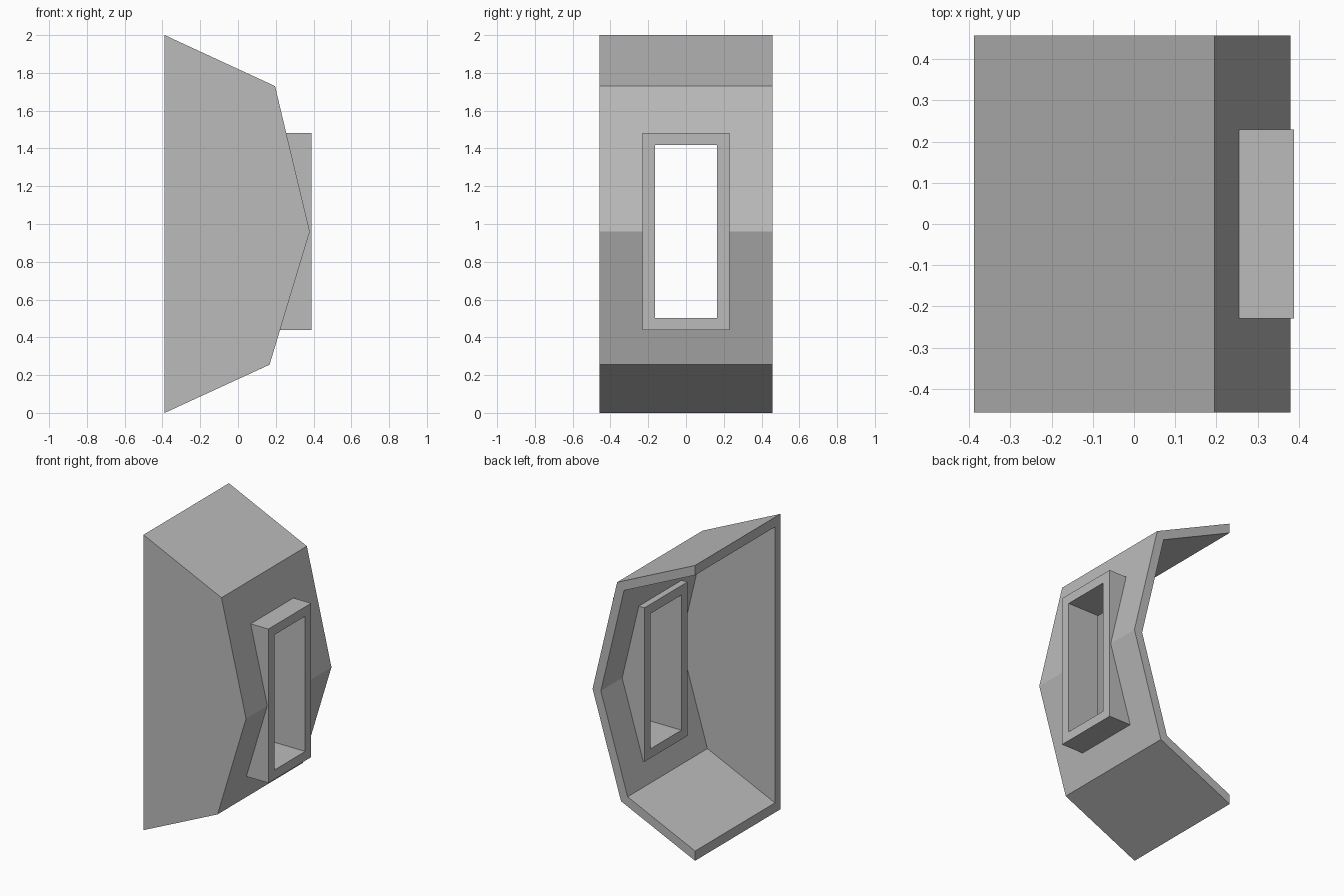
import bpy, bmesh
from mathutils import Vector

cube = bpy.data.objects.get("Cube")
if cube:
    bpy.data.objects.remove(cube, do_unlink=True)

WALL = 0.06
DEPTH = 0.457

grey = bpy.data.materials.new("plain_grey")
grey.use_nodes = True
colour = (0.5, 0.5, 0.5, 1)
grey.diffuse_color = colour
grey.node_tree.nodes["Principled BSDF"].inputs["Base Color"].default_value = colour


def prism(name, points, start, end, axis="y"):
    """Extrude a closed outline along y (outline in x, z) or x (outline in y, z)."""
    bm = bmesh.new()
    place = (lambda p, d: (p[0], d, p[1])) if axis == "y" else (lambda p, d: (d, p[0], p[1]))
    face = bm.faces.new([bm.verts.new(place(p, start)) for p in points])
    new = bmesh.ops.extrude_face_region(bm, geom=[face])["geom"]
    shift = Vector((0, end - start, 0) if axis == "y" else (end - start, 0, 0))
    bmesh.ops.translate(bm, vec=shift, verts=[g for g in new if isinstance(g, bmesh.types.BMVert)])
    bmesh.ops.recalc_face_normals(bm, faces=bm.faces)
    mesh = bpy.data.meshes.new(name)
    bm.to_mesh(mesh)
    bm.free()
    obj = bpy.data.objects.new(name, mesh)
    bpy.context.collection.objects.link(obj)
    mesh.materials.append(grey)
    return obj


def cut(target, cutter):
    mod = target.modifiers.new("cut", "BOOLEAN")
    mod.operation = "DIFFERENCE"
    mod.solver = "EXACT"
    mod.object = cutter
    cutter.hide_render = True
    bpy.context.view_layer.objects.active = target
    bpy.ops.object.modifier_apply(modifier=mod.name)
    bpy.data.objects.remove(cutter, do_unlink=True)


def inset_path(path, d):
    """Shift an open path to its left by d, with mitred corners."""
    pts = [Vector(p) for p in path]
    normals = []
    for a, b in zip(pts, pts[1:]):
        t = (b - a).normalized()
        normals.append(Vector((-t.y, t.x)))
    result = []
    for i, p in enumerate(pts):
        m, n = normals[max(i - 1, 0)], normals[min(i, len(normals) - 1)]
        result.append(p + (m + n) * d / (1 + m.dot(n)))
    return result


def rectangle(half_width, low, high):
    return [(-half_width, low), (half_width, low), (half_width, high), (-half_width, high)]


# Angled shell with one closed side wall
outline = [Vector(p) for p in [(-0.388, 0), (0.167, 0.255), (0.38, 0.96), (0.196, 1.73), (-0.388, 2)]]
shell = prism("shell", outline, -DEPTH, DEPTH)

# Hollow it out, open at the back and on the flat side
longer = list(outline)
longer[0] = outline[0] + (outline[0] - outline[1]) * 0.3
longer[-1] = outline[-1] + (outline[-1] - outline[-2]) * 0.3
cut(shell, prism("hollow_cutter", inset_path(longer, WALL), -DEPTH + WALL, DEPTH + 0.2))

# Window opening and its deep frame
cut(shell, prism("window_cutter", rectangle(0.2, 0.47, 1.45), -0.1, 0.6, "x"))
frame = prism("window_frame", rectangle(0.229, 0.44, 1.482), 0.15, 0.388, "x")
cut(frame, prism("opening_cutter", rectangle(0.165, 0.503, 1.418), -0.1, 0.6, "x"))
